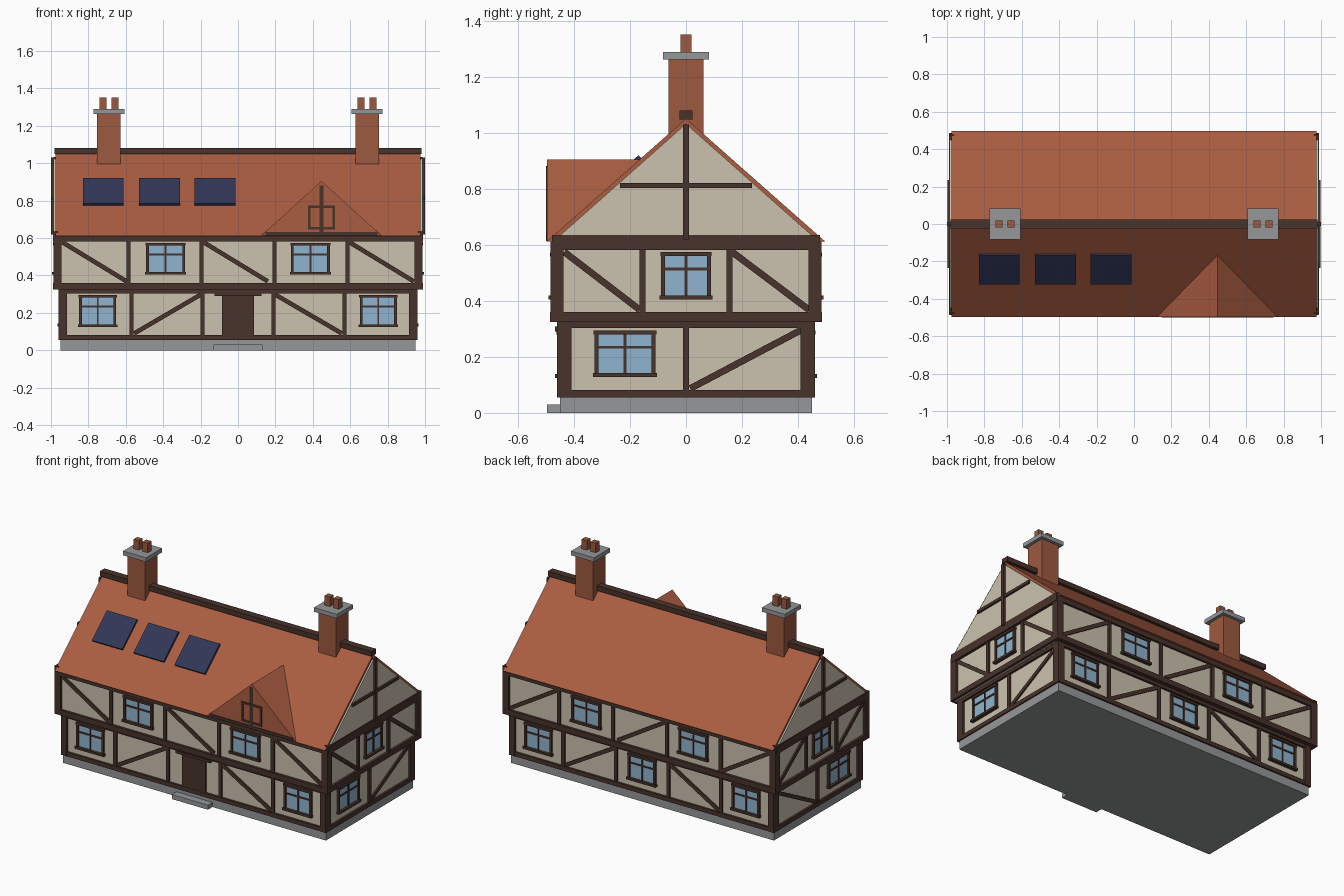
import bpy, bmesh, math
from mathutils import Vector

if "Cube" in bpy.data.objects:
    bpy.data.objects.remove(bpy.data.objects["Cube"])

COLOURS = {
    "plaster": (0.60, 0.54, 0.43),
    "dark timber": (0.065, 0.032, 0.024),
    "roof tile": (0.40, 0.11, 0.053),
    "brick": (0.34, 0.10, 0.05),
    "stone": (0.30, 0.31, 0.32),
    "window glass": (0.28, 0.46, 0.62),
    "solar blue": (0.030, 0.038, 0.095),
}
MATS = {}
for label, rgb in COLOURS.items():
    MATS[label] = bpy.data.materials.new(label)
    MATS[label].diffuse_color = (*rgb, 1)

parts = {}   # part name -> (bmesh, material)


def hull(name, mat, bottom, top):
    """Closed solid joining two matching loops of points."""
    bm = parts.setdefault(name, (bmesh.new(), mat))[0]
    a = [bm.verts.new(p) for p in bottom]
    b = [bm.verts.new(p) for p in top]
    bm.faces.new(a)
    bm.faces.new(b)
    for i in range(len(a)):
        j = (i + 1) % len(a)
        bm.faces.new((a[i], a[j], b[j], b[i]))


def box(name, mat, x0, x1, y0, y1, z0, z1):
    loop = [(x0, y0), (x1, y0), (x1, y1), (x0, y1)]
    hull(name, mat, [(x, y, z0) for x, y in loop], [(x, y, z1) for x, y in loop])


class Wall:
    """Places flat pieces on a wall: u runs along it, z up, d outward."""
    def __init__(self, name, axis, sign, dist):
        self.name, self.axis, self.sign, self.dist = name, axis, sign, dist

    def point(self, u, z, d):
        out = self.sign * (self.dist + d)
        return (out, u, z) if self.axis == "x" else (u, out, z)

    def poly(self, part, mat, loop, depth, back=-0.01):
        hull(self.name + "_" + part, mat,
             [self.point(u, z, back) for u, z in loop],
             [self.point(u, z, depth) for u, z in loop])

    def rect(self, part, mat, u0, u1, z0, z1, depth, back=-0.01):
        self.poly(part, mat, [(u0, z0), (u1, z0), (u1, z1), (u0, z1)], depth, back)

    def timber(self, u0, u1, z0, z1, depth=0.014):
        self.rect("timbers", "dark timber", u0, u1, z0, z1, depth)

    def brace(self, u0, z0, u1, z1, w=0.024):
        a, b = Vector((u0, z0)), Vector((u1, z1))
        t = (b - a).normalized()
        n = Vector((-t.y, t.x)) * w / 2
        self.poly("braces", "dark timber", [a - n, b - n, b + n, a + n], 0.009)

    def window(self, u, z0, z1, w):
        h, f, fr = w / 2, 0.014, "window_frames"
        self.rect("glass", "window glass", u - h + 0.01, u + h - 0.01, z0 + 0.005, z1 - 0.005, 0.005)
        for s in (-1, 1):
            c = u + s * (h - f / 2 - 0.006)
            self.rect(fr, "dark timber", c - f / 2, c + f / 2, z0, z1, 0.014)
        self.rect(fr, "dark timber", u - h, u + h, z0, z0 + f, 0.022)
        self.rect(fr, "dark timber", u - h + 0.003, u + h - 0.003, z1 - f, z1, 0.016)
        self.rect(fr, "dark timber", u - 0.005, u + 0.005, z0, z1, 0.010)
        zb = z0 + (z1 - z0) * 0.64
        self.rect(fr, "dark timber", u - h + 0.008, u + h - 0.008, zb - 0.005, zb + 0.005, 0.010)


# Stone base and doorstep
box("plinth", "stone", -0.95, 0.95, -0.45, 0.45, 0, 0.055)
box("doorstep", "stone", -0.13, 0.13, -0.497, -0.44, 0, 0.03)

# Plaster storeys, the upper one jettied out
box("lower_storey", "plaster", -0.944, 0.944, -0.446, 0.446, 0.05, 0.325)
box("upper_storey", "plaster", -0.972, 0.972, -0.47, 0.47, 0.325, 0.615)

# Long front and back walls
for name, sign in (("front", -1), ("back", 1)):
    low = Wall(name + "_lower", "y", sign, 0.446)
    low.timber(-0.957, 0.957, 0.055, 0.082)
    low.timber(-0.957, 0.957, 0.304, 0.326)
    for u in (-0.57, -0.19, 0.19, 0.57):
        low.timber(u - 0.011, u + 0.011, 0.07, 0.31, 0.012)
    for s in (-1, 1):
        low.timber(*sorted((s * 0.957, s * 0.915)), 0.055, 0.326, 0.015)
        low.window(s * 0.75, 0.125, 0.295, 0.21)
        low.brace(s * 0.555, 0.09, s * 0.2, 0.297)
    if sign < 0:
        low.rect("door", "dark timber", -0.085, 0.085, 0.055, 0.295, 0.012)
        low.rect("door_lintel", "dark timber", -0.125, 0.125, 0.291, 0.308, 0.022)
    else:
        low.window(0, 0.125, 0.295, 0.21)

    up = Wall(name + "_upper", "y", sign, 0.47)
    up.timber(-0.987, 0.987, 0.325, 0.36, 0.016)
    up.timber(-0.987, 0.987, 0.582, 0.612)
    for u in (-0.585, -0.195, 0.195, 0.585):
        up.timber(u - 0.011, u + 0.011, 0.34, 0.6, 0.012)
    for s in (-1, 1):
        up.timber(*sorted((s * 0.987, s * 0.943)), 0.325, 0.612, 0.015)
        up.window(s * 0.387, 0.405, 0.573, 0.22)
    for u in (-0.94, -0.185, 0.595):
        up.brace(u, 0.578, u + 0.345, 0.368)

# End walls with gables
for name, sign in (("left", -1), ("right", 1)):
    low = Wall(name + "_lower", "x", sign, 0.944)
    low.timber(-0.459, 0.459, 0.055, 0.082)
    low.timber(-0.459, 0.459, 0.304, 0.326)
    low.timber(-0.011, 0.011, 0.07, 0.31, 0.012)
    low.window(-0.218, 0.128, 0.295, 0.23)
    low.brace(0.015, 0.087, 0.415, 0.298)
    up = Wall(name + "_upper", "x", sign, 0.972)
    up.timber(-0.485, 0.485, 0.325, 0.36, 0.016)
    up.timber(-0.478, 0.478, 0.582, 0.635, 0.018)
    up.window(0, 0.405, 0.575, 0.19)
    for s in (-1, 1):
        low.timber(*sorted((s * 0.46, s * 0.41)), 0.055, 0.326, 0.015)
        up.timber(*sorted((s * 0.485, s * 0.438)), 0.325, 0.612, 0.015)
        up.timber(s * 0.156 - 0.011, s * 0.156 + 0.011, 0.34, 0.6, 0.012)
    up.brace(-0.435, 0.575, -0.165, 0.368)
    up.brace(0.165, 0.575, 0.44, 0.368)
    # Gable panel, king post and collar
    up.poly("gable", "plaster", [(-0.475, 0.612), (0.475, 0.612), (0, 1.033)], 0.014)
    up.timber(-0.011, 0.011, 0.62, 1.03, 0.028)
    up.timber(-0.235, 0.235, 0.803, 0.822, 0.026)

# Main roof and ridge
EAVE, APEX, HALF = 0.612, 1.052, 0.498
section = [(-HALF, EAVE), (HALF, EAVE), (0, APEX)]
hull("main_roof", "roof tile", [(-0.977, y, z) for y, z in section],
     [(0.977, y, z) for y, z in section])
box("ridge_beam", "dark timber", -0.982, 0.982, -0.024, 0.024, 1.048, 1.08)

# Dormer: front triangle tapering back along its ridge into the main roof
cx, top = 0.446, 0.905
back_y = -HALF * (APEX - top) / (APEX - EAVE)
bm = parts.setdefault("dormer_roof", (bmesh.new(), "roof tile"))[0]
v = [bm.verts.new(p) for p in ((cx - 0.323, -0.496, EAVE), (cx + 0.323, -0.496, EAVE),
                               (cx, -0.496, top), (cx, back_y, top))]
for tri in ((0, 1, 2), (0, 2, 3), (1, 3, 2), (0, 3, 1)):
    bm.faces.new([v[i] for i in tri])
dormer = Wall("dormer", "y", -1, 0.496)
dormer.timber(cx - 0.3, cx + 0.3, 0.614, 0.632, 0.005)
dormer.timber(cx - 0.011, cx + 0.011, 0.62, 0.882, 0.004)
for s in (-1, 1):
    dormer.timber(cx + s * 0.066 - 0.007, cx + s * 0.066 + 0.007, 0.646, 0.775, 0.004)
for z in (0.652, 0.768):
    dormer.timber(cx - 0.073, cx + 0.073, z - 0.007, z + 0.007, 0.005)

# Solar panels lying on the front slope
slope = (APEX - EAVE) / HALF
normal = Vector((0, -slope, 1)).normalized()
for x in (-0.72, -0.42, -0.123):
    flat = [Vector((x + dx, y, APEX + slope * y))
            for dx, y in ((-0.109, -0.315), (0.109, -0.315), (0.109, -0.16), (-0.109, -0.16))]
    hull("solar_panels", "solar blue", [p - normal * 0.002 for p in flat],
         [p + normal * 0.014 for p in flat])

# Chimneys with stone caps and pots
for x in (-0.69, 0.69):
    box("chimney_stacks", "brick", x - 0.063, x + 0.063, -0.063, 0.063, 0.98, 1.265)
    box("chimney_caps", "stone", x - 0.083, x + 0.083, -0.083, 0.083, 1.263, 1.29)
    for s in (-1, 1):
        c = x + s * 0.032
        box("chimney_pots", "brick", c - 0.019, c + 0.019, -0.019, 0.019, 1.288, 1.352)

# Turn every collected part into an object
for name, (bm, mat) in parts.items():
    bmesh.ops.recalc_face_normals(bm, faces=bm.faces)
    mesh = bpy.data.meshes.new(name)
    bm.to_mesh(mesh)
    bm.free()
    mesh.materials.append(MATS[mat])
    bpy.context.collection.objects.link(bpy.data.objects.new(name, mesh))

for m in bpy.data.materials:
    if m.users and not m.is_grease_pencil:
        m.use_nodes = True
        m.node_tree.nodes["Principled BSDF"].inputs["Base Color"].default_value = m.diffuse_color
